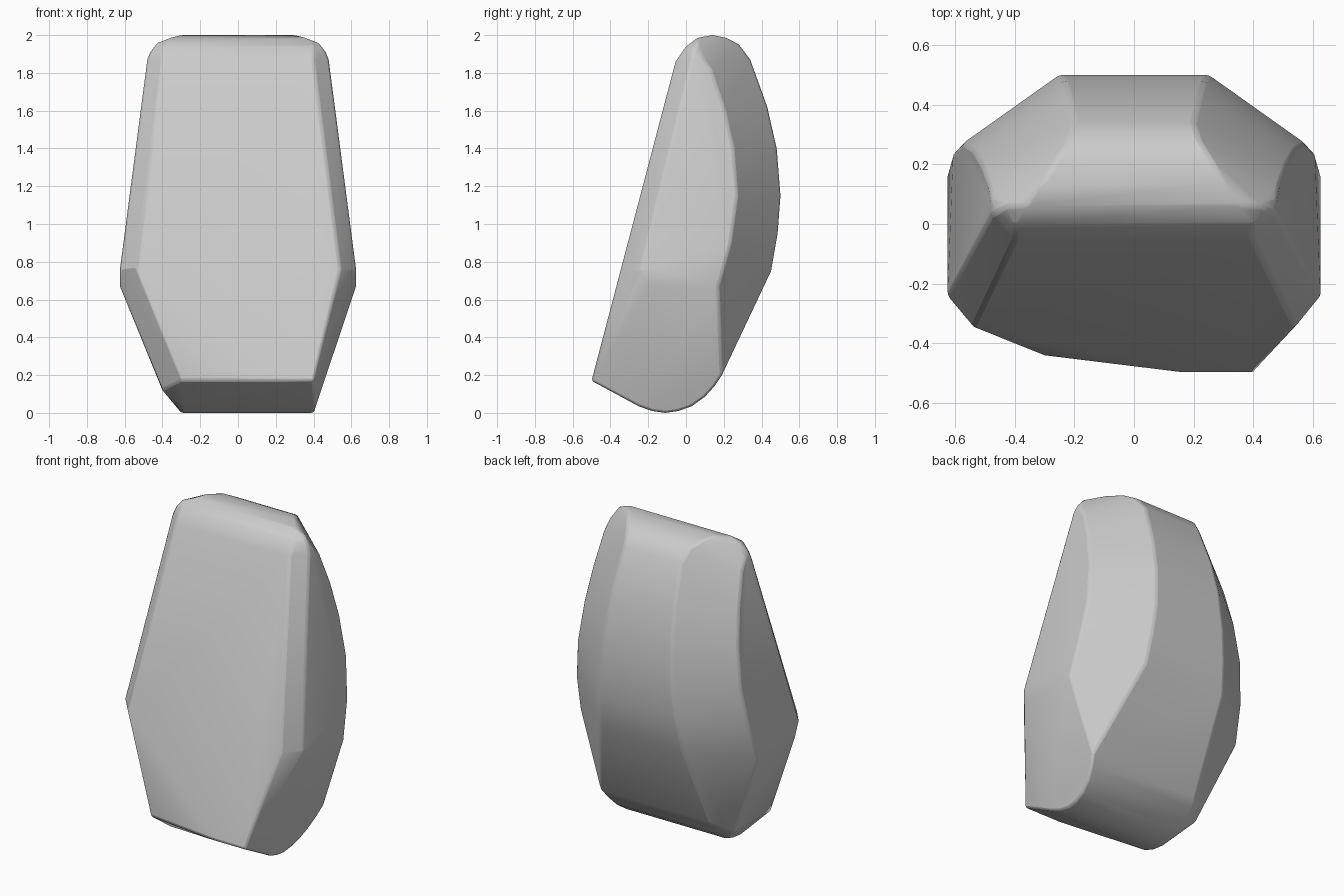
import bpy
import bmesh

cube = bpy.data.objects.get("Cube")
if cube:
    bpy.data.objects.remove(cube, do_unlink=True)

grey = bpy.data.materials.new("plain grey")
grey.use_nodes = True
colour = (0.6, 0.6, 0.6, 1)
grey.diffuse_color = colour
grey.node_tree.nodes["Principled BSDF"].inputs["Base Color"].default_value = colour


def side_x(z):
    """Half width of the tapering flank at height z."""
    return 0.625 - max(z - 0.76, 0) * 0.131


# Middle band: half width, depth, height, up the back and over the top
band = [(0.29, 0.45, 0.75), (0.27, 0.485, 0.95), (0.25, 0.5, 1.15),
        (0.235, 0.48, 1.4), (0.22, 0.43, 1.62), (0.2, 0.34, 1.87),
        (0.22, 0.28, 1.95), (0.26, 0.215, 1.985), (0.3, 0.14, 2.0),
        (0.36, 0.06, 1.985), (0.4, 0, 1.94), (0.4, -0.055, 1.86)]

# Curved rear edge of each flank
flank = [(side_x(z), y, z) for y, z in
         [(0.17, 0.67), (0.235, 0.9), (0.27, 1.15), (0.25, 1.4),
          (0.2, 1.62), (0.13, 1.82)]]

# Bevelled front edges and rounded top corners
front = [(0.54, -0.345, 0.76), (0.625, -0.24, 0.76), (0.625, -0.2, 0.67),
         (0.48, 0.03, 1.87), (0.48, 0.09, 1.87), (0.43, 0.06, 1.96),
         (0.46, 0.04, 1.92)]

points = [(s * x, y, z) for x, y, z in band + flank + front for s in (1, -1)]

# Rounded base, wider on the left than on the right
for y, z in [(-0.25, 0.035), (-0.18, 0.01), (-0.11, 0), (-0.04, 0.01),
             (0.03, 0.035), (0.1, 0.085), (0.15, 0.14), (0.19, 0.2)]:
    points += [(0.4 + 0.336 * z, y, z), (-0.3, y, z)]

# Toe edge with its right corner sliced off
points += [(0.4, -0.5, 0.17), (0.18, -0.5, 0.17), (-0.3, -0.44, 0.17),
           (-0.3, -0.44, 0.3), (-0.4, -0.28, 0.12), (-0.4, 0.08, 0.12)]

# Wrap the outlines in one faceted skin
bm = bmesh.new()
for p in points:
    bm.verts.new(p)
hull = bmesh.ops.convex_hull(bm, input=bm.verts)
spare = {g for g in hull["geom_interior"] + hull["geom_unused"]
         if isinstance(g, bmesh.types.BMVert)}
bmesh.ops.delete(bm, geom=list(spare), context="VERTS")
bmesh.ops.dissolve_limit(bm, angle_limit=0.02, verts=bm.verts, edges=bm.edges)
bmesh.ops.recalc_face_normals(bm, faces=bm.faces)
mesh = bpy.data.meshes.new("rounded_block")
bm.to_mesh(mesh)
bm.free()

block = bpy.data.objects.new("rounded_block", mesh)
bpy.context.collection.objects.link(block)
mesh.materials.append(grey)

# Soften the joins with a narrow bevel
bevel = block.modifiers.new("soft_edges", "BEVEL")
bevel.width = 0.012
bevel.segments = 2
bevel.limit_method = "ANGLE"
bevel.angle_limit = 0.5

bpy.ops.object.select_all(action="DESELECT")
block.select_set(True)
bpy.context.view_layer.objects.active = block
bpy.ops.object.shade_smooth_by_angle(angle=0.45)
